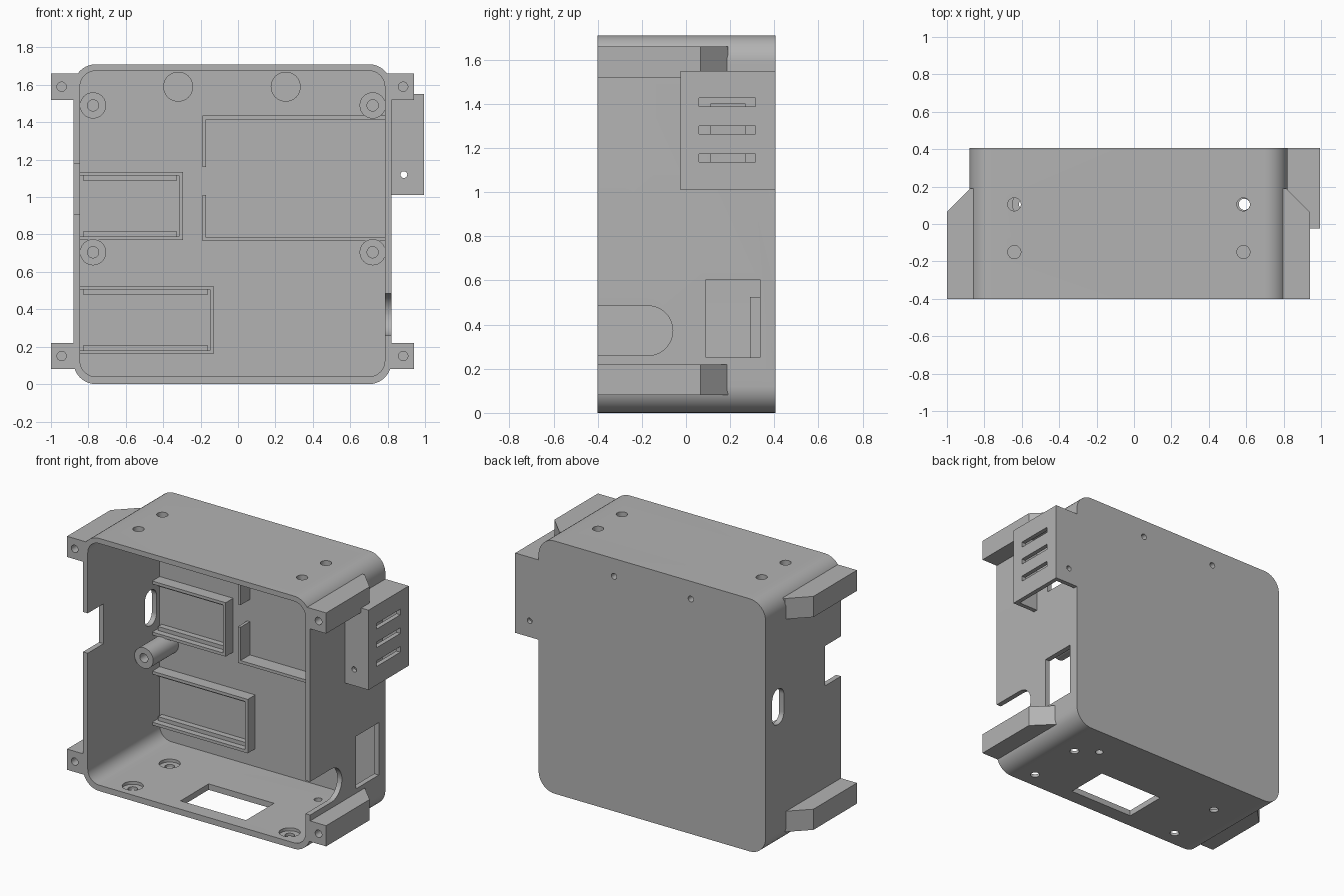
import bpy, bmesh, math

cube = bpy.data.objects.get("Cube")
if cube:
    bpy.data.objects.remove(cube, do_unlink=True)

grey = bpy.data.materials.new("plain_grey")
grey.use_nodes = True
colour = (0.45, 0.45, 0.45, 1)
grey.diffuse_color = colour
grey.node_tree.nodes["Principled BSDF"].inputs["Base Color"].default_value = colour


def box(a0, a1, b0, b1, r=0.0, steps=10):
    """Rectangle outline with optional rounded corners."""
    if r == 0:
        return [(a0, b0), (a1, b0), (a1, b1), (a0, b1)]
    pts = []
    for k, (a, b) in enumerate([(a1 - r, b1 - r), (a0 + r, b1 - r), (a0 + r, b0 + r), (a1 - r, b0 + r)]):
        for i in range(steps + 1):
            t = (k + i / steps) * math.pi / 2
            pts.append((a + r * math.cos(t), b + r * math.sin(t)))
    return pts


def circle(a, b, r, n=32):
    return [(a + r * math.cos(2 * math.pi * i / n), b + r * math.sin(2 * math.pi * i / n)) for i in range(n)]


def prism(name, outline, axis, lo, hi):
    """Extrude an outline along an axis; the outline uses the other two axes in order."""
    place = {"x": lambda a, b, t: (t, a, b), "y": lambda a, b, t: (a, t, b), "z": lambda a, b, t: (a, b, t)}[axis]
    bm = bmesh.new()
    ends = [[bm.verts.new(place(a, b, t)) for a, b in outline] for t in (lo, hi)]
    bm.faces.new(ends[0])
    bm.faces.new(ends[1])
    n = len(outline)
    for i in range(n):
        j = (i + 1) % n
        bm.faces.new((ends[0][i], ends[0][j], ends[1][j], ends[1][i]))
    bmesh.ops.recalc_face_normals(bm, faces=bm.faces)
    mesh = bpy.data.meshes.new(name)
    bm.to_mesh(mesh)
    bm.free()
    mesh.materials.append(grey)
    obj = bpy.data.objects.new(name, mesh)
    bpy.context.scene.collection.objects.link(obj)
    return obj


def cut(obj, *cutters):
    """Subtract prisms, given as (outline, axis, lo, hi), and remove them afterwards."""
    helpers = []
    for args in cutters:
        helper = prism("cutter", *args)
        helper.hide_render = True
        mod = obj.modifiers.new("cut", "BOOLEAN")
        mod.operation, mod.solver, mod.object = "DIFFERENCE", "EXACT", helper
        helpers.append(helper)
    bpy.context.view_layer.update()
    graph = bpy.context.evaluated_depsgraph_get()
    mesh = bpy.data.meshes.new_from_object(obj.evaluated_get(graph))
    obj.modifiers.clear()
    obj.data = mesh
    for helper in helpers:
        bpy.data.objects.remove(helper, do_unlink=True)


L, R, TOP, FRONT, BACK = -0.88, 0.82, 1.71, -0.40, 0.405
WALL, FLOOR = 0.035, 0.37          # wall thickness, inner face of the back

# Open-fronted shell with its openings
shell = prism("shell", box(L, R, 0, TOP, 0.12), "y", FRONT, BACK)
cuts = [
    (box(L + WALL, R - WALL, 0.04, TOP - WALL, 0.085), "y", FRONT - 0.1, FLOOR),
    (box(-0.65, -0.06, 0.26, 0.485, 0.112), "x", 0.7, 0.9),       # cable notch
    (box(0.09, 0.335, 0.25, 0.605), "x", 0.7, 0.9),               # side window
    (box(0.11, 0.27, 1.1, 1.4), "x", 0.7, 0.9),                   # vent passage
    (box(-0.5, -0.23, 0.91, 1.18), "x", -1, -0.8),                # square notch
    (box(0.21, 0.335, 0.84, 1.08, 0.06), "x", -1, -0.8),          # side slot
    (box(-0.22, 0.27, -0.3, 0.0), "z", -0.1, 0.1),                # bottom window
    (circle(0.46, 0.2, 0.025), "z", -0.1, 0.1),
]
for x in (-0.64, 0.585):
    for y in (-0.15, 0.105):
        cuts.append((circle(x, y, 0.035), "z", 1.6, 1.8))
for x in (-0.585, 0.59):
    for y in (-0.29, 0.105):
        cuts.append((circle(x, y, 0.03), "z", -0.1, 0.1))
        cuts.append((circle(x, y, 0.065), "z", 0.02, 0.1))
for x in (-0.32, 0.255):
    cuts.append((circle(x, 1.59, 0.02), "y", 0.34, 0.5))
cut(shell, *cuts)

# Mounting lugs with chamfered backs
for side, wall, word in ((-1, L, "right"), (1, R, "left")):
    for z, level in ((0.15, "lower"), (1.59, "upper")):
        outline = [(wall + side * d, y) for d, y in
                   ((-0.03, FRONT), (0.12, FRONT), (0.12, 0.065), (-0.005, 0.19), (-0.03, 0.19))]
        lug = prism(f"{level}_{word}_lug", outline, "z", z - 0.07, z + 0.07)
        cut(lug, (circle(wall + side * 0.063, z, 0.025), "y", -0.5, -0.1))

# Vented side housing, open underneath
housing = prism("vent_housing", box(0.81, 0.995, -0.025, BACK), "z", 1.01, 1.55)
cut(housing,
    (box(0.7, 0.965, 0.005, BACK - 0.03), "z", 0.9, 1.52),
    (circle(0.887, 1.12, 0.018), "y", -0.1, 0.5),
    *[(box(0.06, 0.315, z - 0.019, z + 0.019), "x", 0.9, 1.1) for z in (1.155, 1.282, 1.408)])

# Screw posts on the back wall
for x in (-0.775, 0.72):
    for z in (0.705, 1.49):
        post = prism("screw_post", circle(x, z, 0.07), "y", 0.10, FLOOR + 0.01)
        cut(post, (circle(x, z, 0.03), "y", 0, 0.3))
for x in (-0.32, 0.255):
    post = prism("blind_post", circle(x, 1.59, 0.08), "y", 0.25, FLOOR + 0.01)
    cut(post, (circle(x, 1.59, 0.02), "y", 0.3, 0.5))

# Two socket holders with inner rails
for x1, z0, z1, word in ((-0.13, 0.16, 0.525, "lower"), (-0.295, 0.77, 1.135, "upper")):
    holder = prism(f"{word}_holder", box(L + 0.03, x1, z0, z1), "y", 0.29, FLOOR + 0.01)
    cut(holder, (box(-1, x1 - 0.02, z0 + 0.02, z1 - 0.02), "y", 0.2, 0.5))
    for z in (z0 + 0.018, z1 - 0.046):
        prism(f"{word}_holder_rail", box(L + 0.05, x1 - 0.03, z, z + 0.028), "y", 0.33, FLOOR + 0.01)

# Board frame with a gap in its side
frame = prism("board_frame", box(-0.19, R - 0.03, 0.765, 1.435), "y", 0.27, FLOOR + 0.01)
cut(frame, (box(-0.17, 1, 0.785, 1.415), "y", 0.2, 0.5),
    (box(-0.3, -0.1, 1.01, 1.16), "y", 0.2, 0.5))

# Smooth the rounded surfaces, keep edges crisp
for obj in bpy.context.scene.objects:
    obj.select_set(obj.type == "MESH")
bpy.context.view_layer.objects.active = shell
bpy.ops.object.shade_smooth_by_angle(angle=math.radians(30))
